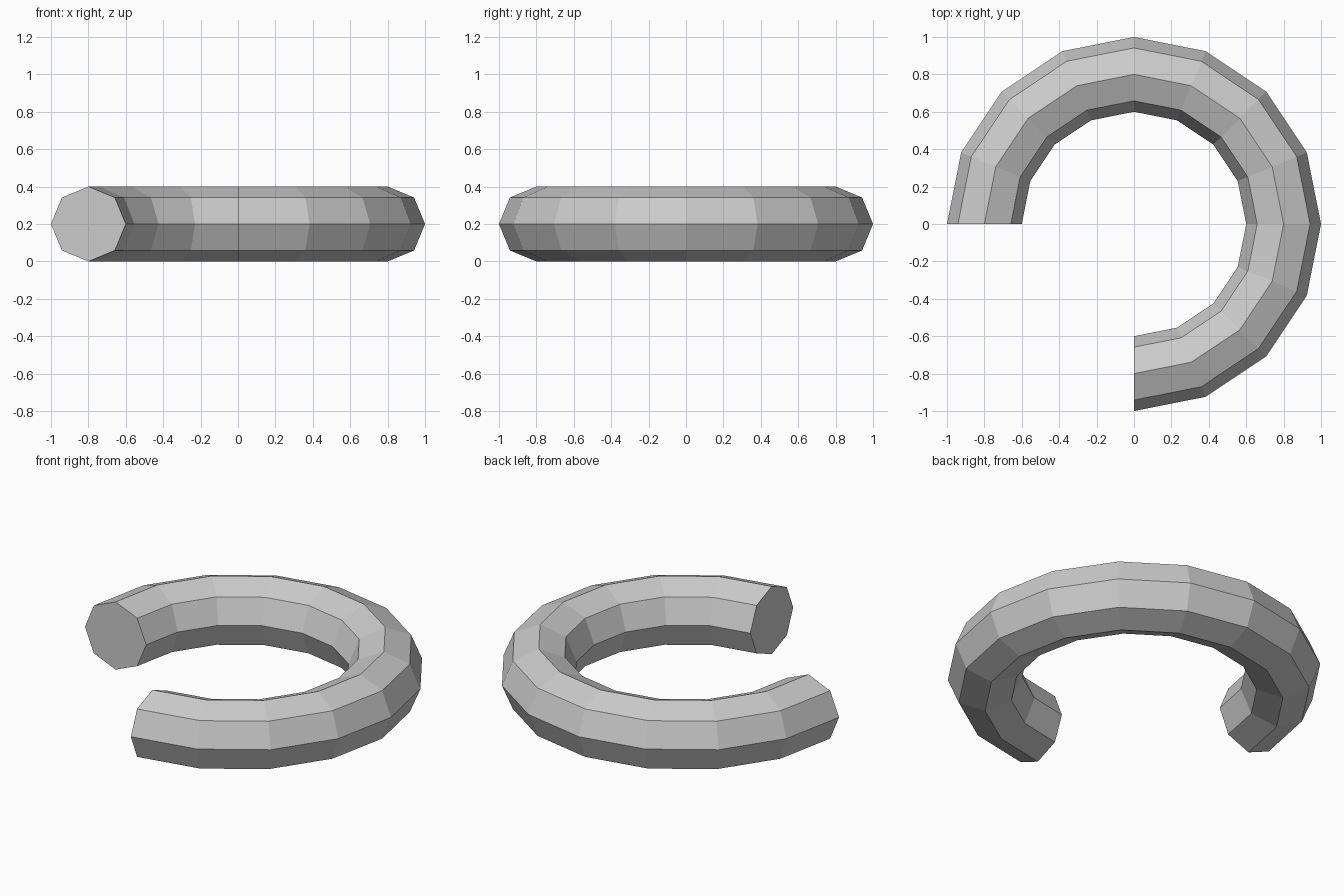
import bpy, bmesh
from math import cos, sin, radians

if "Cube" in bpy.data.objects:
    bpy.data.objects.remove(bpy.data.objects["Cube"])

MAJOR, MINOR = 0.8, 0.2
SIDES, STEPS = 8, 12          # octagonal section, 12 steps of 22.5 degrees
START, SWEEP = -90, 270       # three-quarter ring, open at front left

bm = bmesh.new()

# Octagonal cross-sections along the arc
rings = []
for i in range(STEPS + 1):
    a = radians(START + SWEEP * i / STEPS)
    ring = []
    for j in range(SIDES):
        t = radians(360 * j / SIDES)
        r = MAJOR + MINOR * cos(t)
        ring.append(bm.verts.new((r * cos(a), r * sin(a), MINOR + MINOR * sin(t))))
    rings.append(ring)

# Tube walls
for r0, r1 in zip(rings, rings[1:]):
    for j in range(SIDES):
        k = (j + 1) % SIDES
        bm.faces.new((r0[j], r0[k], r1[k], r1[j]))

# Flat end caps
bm.faces.new(rings[0])
bm.faces.new(rings[-1])
bmesh.ops.recalc_face_normals(bm, faces=bm.faces)

mesh = bpy.data.meshes.new("open_ring")
bm.to_mesh(mesh)
bm.free()
bpy.context.collection.objects.link(bpy.data.objects.new("open_ring", mesh))
